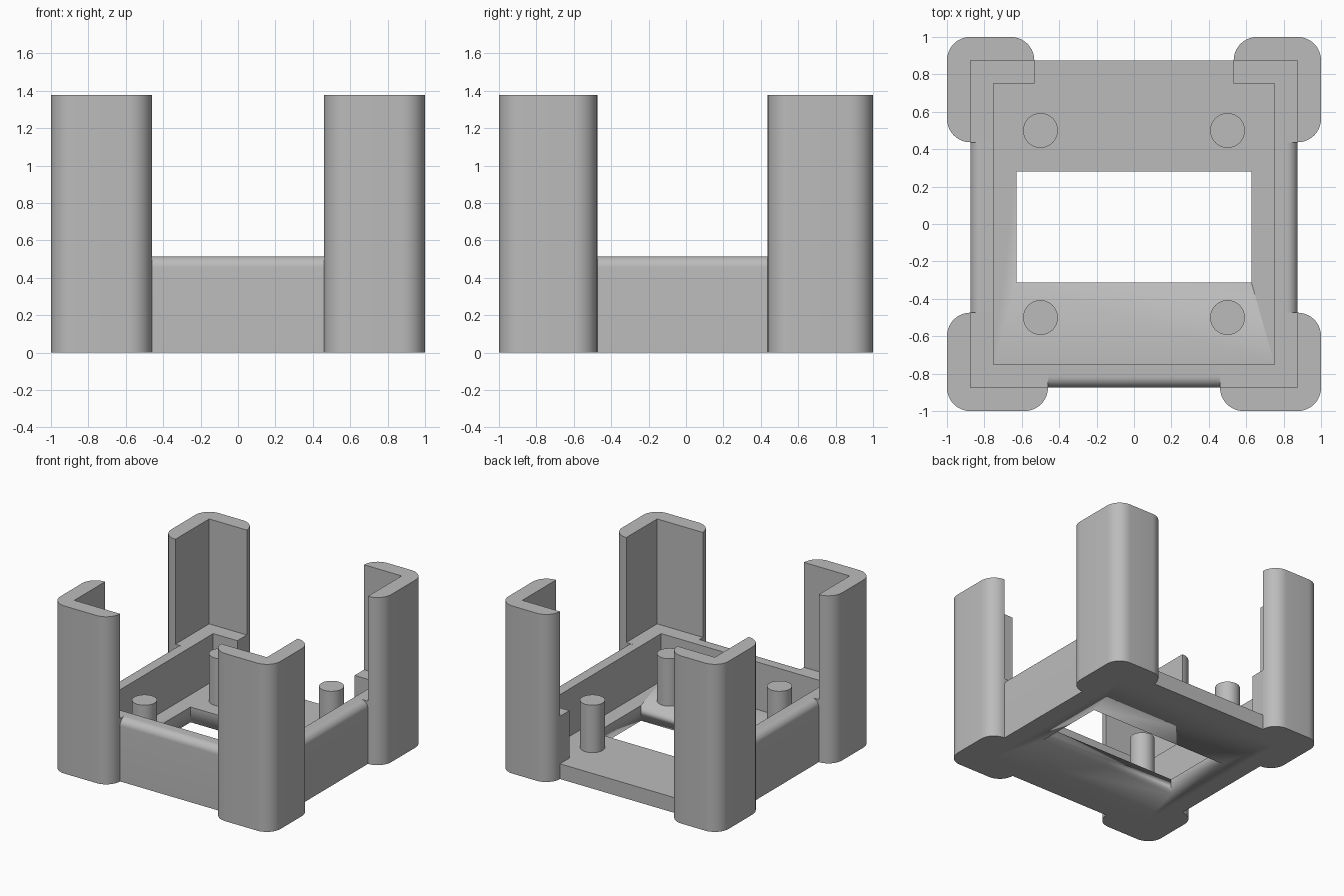
import bpy
import bmesh
from math import cos, sin, radians
from mathutils import Vector

if "Cube" in bpy.data.objects:
    bpy.data.objects.remove(bpy.data.objects["Cube"], do_unlink=True)

grey = bpy.data.materials.new("plain grey")
grey.use_nodes = True
COLOUR = (0.5, 0.5, 0.5, 1)
grey.diffuse_color = COLOUR
grey.node_tree.nodes["Principled BSDF"].inputs["Base Color"].default_value = COLOUR

OUT, IN = 0.875, 0.752          # faces of the tray wall
FLOOR, LEDGE, TOP = 0.125, 0.515, 1.377
R = 0.125                       # rounding of the posts
FILLET = 0.06


def prism(name, points, direction):
    """Extrude a flat outline of 3D points along a direction."""
    bm = bmesh.new()
    face = bm.faces.new([bm.verts.new(p) for p in points])
    grown = bmesh.ops.extrude_face_region(bm, geom=[face], use_keep_orig=True)["geom"]
    bmesh.ops.translate(bm, vec=Vector(direction),
                        verts=[v for v in grown if isinstance(v, bmesh.types.BMVert)])
    bmesh.ops.recalc_face_normals(bm, faces=bm.faces)
    mesh = bpy.data.meshes.new(name)
    bm.to_mesh(mesh)
    bm.free()
    obj = bpy.data.objects.new(name, mesh)
    bpy.context.collection.objects.link(obj)
    finish(obj)
    return obj


def finish(obj):
    obj.data.materials.clear()
    obj.data.materials.append(grey)
    bpy.ops.object.select_all(action="DESELECT")
    obj.select_set(True)
    bpy.context.view_layer.objects.active = obj
    bpy.ops.object.shade_smooth_by_angle(angle=radians(30))


def arc(cx, cy, r, start, end, steps=10):
    angles = [radians(start + (end - start) * i / steps) for i in range(steps + 1)]
    return [(cx + r * cos(a), cy + r * sin(a)) for a in angles]


# Corner posts with the low ledge inside each one
FRONT_ENDS, BACK_ENDS = (0.46, 0.474), (0.533, 0.437)
for sx, side in ((1, "left"), (-1, "right")):
    for sy, end in ((-1, "front"), (1, "back")):
        ex, ey = FRONT_ENDS if sy < 0 else BACK_ENDS
        post = (arc(ex + R, OUT, R, 180, 90) + arc(OUT, OUT, R, 90, 0)
                + arc(OUT, ey + R, R, 0, -90) + [(OUT, OUT)])
        ledge = [(ex, OUT), (OUT, OUT), (OUT, ey), (IN, ey), (IN, IN), (ex, IN)]
        for part, outline, height in (("post", post, TOP), ("ledge", ledge, LEDGE)):
            prism(f"{end}_{side}_{part}", [(sx * x, sy * y, 0) for x, y in outline],
                  (0, 0, height))

# Low walls with a rounded outer top edge, on three sides only
profile = ([(IN, 0), (OUT, 0)]
           + arc(OUT - FILLET, LEDGE - FILLET, FILLET, 0, 90) + [(IN, LEDGE)])
fx, fy, by = FRONT_ENDS[0], FRONT_ENDS[1], BACK_ENDS[1]
prism("front_wall", [(-fx, -d, z) for d, z in profile], (2 * fx, 0, 0))
for sx, side in ((1, "left"), (-1, "right")):
    prism(f"{side}_wall", [(sx * d, -fy, z) for d, z in profile], (0, fy + by, 0))

# Floor, running out through the open back, with a rectangular opening
bx = BACK_ENDS[0]
floor = prism("floor", [(x, y, 0) for x, y in (
    (-IN, -IN), (IN, -IN), (IN, IN), (bx, IN), (bx, OUT),
    (-bx, OUT), (-bx, IN), (-IN, IN))], (0, 0, FLOOR))
wx, y0, y1 = 0.628, -0.313, 0.28
cutter = prism("floor_opening_cutter",
               [(-wx, y0, -0.1), (wx, y0, -0.1), (wx, y1, -0.1), (-wx, y1, -0.1)],
               (0, 0, 0.4))
cut = floor.modifiers.new("opening", "BOOLEAN")
cut.operation = "DIFFERENCE"
cut.solver = "EXACT"
cut.object = cutter
bpy.context.view_layer.objects.active = floor
bpy.ops.object.modifier_apply(modifier=cut.name)
bpy.data.objects.remove(cutter, do_unlink=True)

# Support pegs
for sx, side in ((1, "left"), (-1, "right")):
    for sy, end in ((-1, "front"), (1, "back")):
        bpy.ops.mesh.primitive_cylinder_add(
            vertices=40, radius=0.093, depth=LEDGE - FLOOR,
            location=(sx * 0.5, sy * 0.5, (LEDGE + FLOOR) / 2))
        peg = bpy.context.object
        peg.name = f"{end}_{side}_peg"
        finish(peg)
